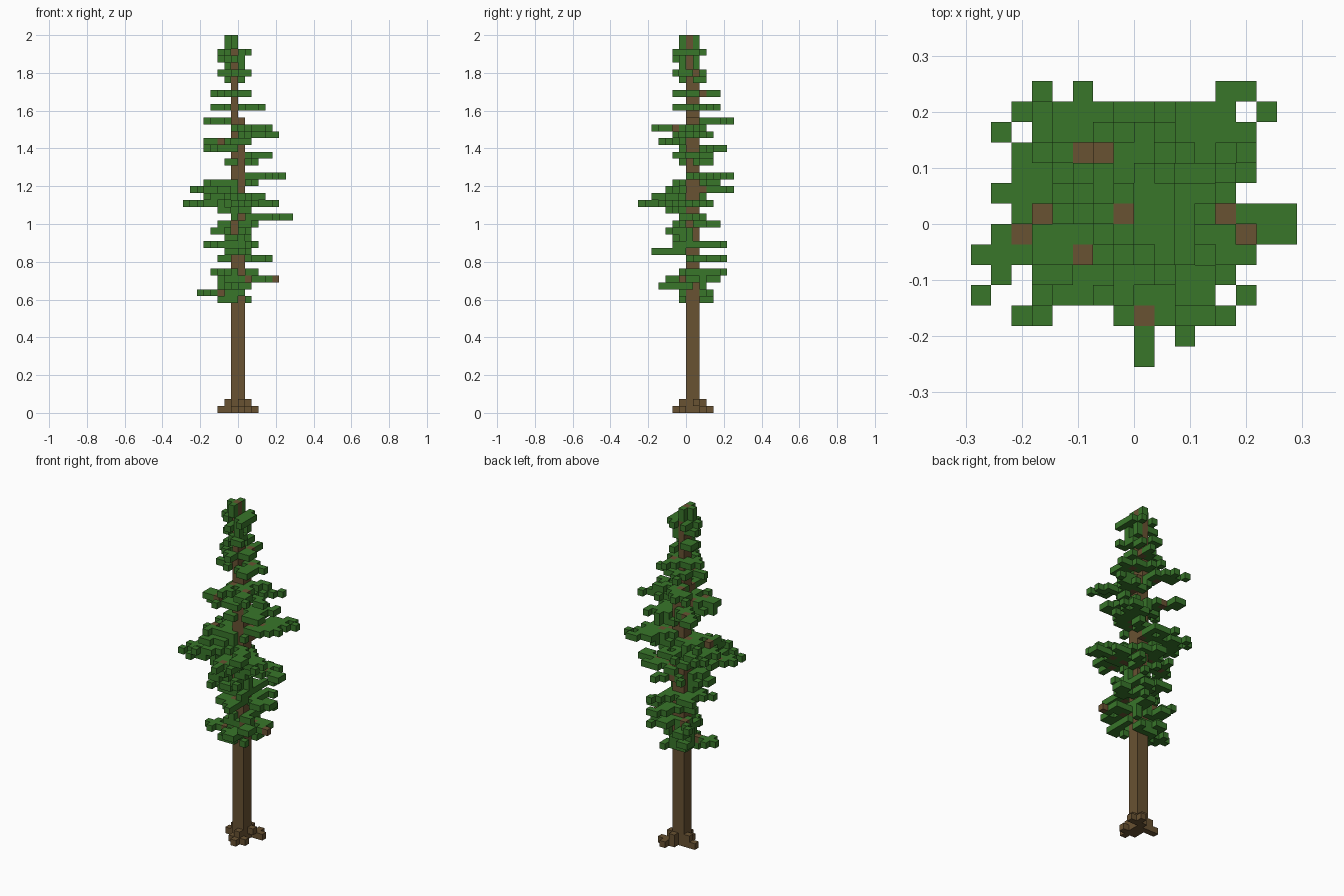
import bpy
import bmesh
import random
from mathutils import Vector

random.seed(4)
UNIT = 2 / 55  # edge length of one block

cube = bpy.data.objects.get("Cube")
if cube:
    bpy.data.objects.remove(cube, do_unlink=True)


def make_material(name, color):
    mat = bpy.data.materials.new(name)
    mat.use_nodes = True
    mat.diffuse_color = color
    mat.node_tree.nodes["Principled BSDF"].inputs["Base Color"].default_value = color
    return mat


bark = make_material("bark_brown", (0.14, 0.084, 0.032, 1))
needles = make_material("needle_green", (0.04, 0.18, 0.023, 1))


def finish(bm, name, material):
    bmesh.ops.remove_doubles(bm, verts=bm.verts, dist=UNIT / 100)
    mesh = bpy.data.meshes.new(name)
    bm.to_mesh(mesh)
    bm.free()
    mesh.materials.append(material)
    obj = bpy.data.objects.new(name, mesh)
    bpy.context.collection.objects.link(obj)


def add_side(bm, cell, axis, sign):
    """One outward-facing square on a block."""
    normal, u, v = Vector(), Vector(), Vector()
    normal[axis] = sign
    u[(axis + 1) % 3] = 1
    v[(axis + 2) % 3] = sign
    center = Vector(cell) + Vector((0.5, 0.5, 0.5)) + normal / 2
    corners = (-u - v, u - v, u + v, v - u)
    bm.faces.new([bm.verts.new((center + c / 2) * UNIT) for c in corners])


def build_blocks(name, cells, material, solid):
    """Skin a set of blocks, leaving out sides hidden by other solid blocks."""
    bm = bmesh.new()
    for cell in sorted(cells):
        for axis in range(3):
            for sign in (-1, 1):
                other = list(cell)
                other[axis] += sign
                if tuple(other) not in solid:
                    add_side(bm, cell, axis, sign)
    finish(bm, name, material)


def in_trunk(x, y, z):
    if z < 43:
        return x in (-1, 0) and y in (0, 1)
    if z < 53:
        return x == -1 and y in (0, 1)
    return x == -1 and y == 0


def branch_path(tip):
    """Steps from the trunk side towards the tip, ending on a diagonal step."""
    start = Vector((min(max(tip[0], -1), 0), min(max(tip[1], 0), 1)))
    reach = Vector(tip) - start
    inner = Vector([c - (c > 0) + (c < 0) for c in reach])
    steps = int(max(abs(inner.x), abs(inner.y)))
    for i in range(1, steps + 1):
        p = start + inner * (i / steps)
        yield i / steps, round(p.x), round(p.y)


def grow_tier(z, tips, wood, leaves):
    """One flat layer of branches with needle clumps, kept within its tips."""
    xs = [t[0] for t in tips] + [-1]
    ys = [t[1] for t in tips] + [1 if z == 42 else 0]

    def leaf(x, y):
        inside = min(xs) <= x <= max(xs) and min(ys) <= y <= max(ys)
        if inside and not in_trunk(x, y, z):
            leaves.add((x, y, z))

    for tip in tips:
        leaf(*tip)
        for t, x, y in branch_path(tip):
            leaf(x, y)
            if t < 0.6 and random.random() < 0.3:
                wood.add((x, y, z))
            for dx, dy in ((1, 0), (-1, 0), (0, 1), (0, -1)):
                # the outermost twigs stay bare
                rounded = abs(x + dx + 0.5) + abs(y + dy - 0.5) < 9
                if rounded and -7 < x + dx < 5 and -6 < y + dy < 6 and random.random() < 0.55:
                    leaf(x + dx, y + dy)
    # needles close to the trunk
    for x in range(-2, 2):
        for y in range(-1, 3):
            if z < 53 and random.random() < 0.42:
                leaf(x, y)


# Branch tips of every tier, keyed by block height
lower_crown = {
    16: [(-3, -1), (1, 3)],
    17: [(-6, 0), (-3, 3), (0, -1)],
    18: [(1, -4), (-3, 2)],
    19: [(5, -1), (3, -3), (-3, 4)],
    20: [(-4, 4), (2, 5), (2, -1)],
    22: [(-3, 1), (4, 2), (2, 5)],
    23: [(1, -5), (-2, -3)],
    24: [(-5, -1), (2, 5), (-4, 3), (1, -2)],
    25: [(-2, -2), (1, 0)],
    26: [(-4, -2), (1, -3)],
    27: [(2, 4), (-3, -2), (-2, 3)],
}
middle_crown = {
    28: [(7, 0), (7, -1), (6, -1), (5, 2)],
    29: [(-3, -3), (1, -2)],
    30: [(-8, -2), (-7, -2), (-7, -1), (-8, -4), (-6, -5), (0, -7), (2, -6), (5, -4), (5, -2), (-3, 3)],
    31: [(-5, -5), (3, -5), (-3, 2)],
    32: [(-7, 1), (-7, 4), (-6, 5), (-3, 6), (0, 5), (-5, -3)],
    33: [(-5, -2), (2, 4), (-5, 3)],
    34: [(5, 6), (4, 6), (6, 5), (5, 2)],
}
upper_crown = {
    36: [(2, 3), (-2, -1)],
    37: [(4, -2), (4, 3)],
    38: [(-5, 5), (-5, -1)],
    39: [(-5, -2), (-2, -4), (1, -3)],
    40: [(5, 3), (5, -2)],
    41: [(4, -5), (3, 2), (-1, -4)],
    42: [(-5, 6), (-3, 6)],
    44: [(3, 1), (-4, 0), (-2, 4), (2, -2)],
    46: [(-4, 1), (0, 4), (1, 1), (-1, -2)],
}
treetop = {
    48: [(-2, -1), (0, 2)],
    49: [(-3, 2), (1, -2)],
    50: [(-2, -1), (0, 1), (0, -1)],
    51: [(-3, 1), (-1, -2), (0, 1)],
    52: [(-3, 0), (1, -2), (0, 2), (1, 0)],
    53: [(-2, 0), (-1, -1), (-1, 1)],
    54: [(-2, 0), (-1, -1), (-1, 1)],
}

# Trunk and roots
trunk = {(x, y, z) for z in range(55) for x in (-1, 0) for y in (0, 1) if in_trunk(x, y, z)}
flat_roots = [(-3, 1), (-2, 1), (2, 2), (1, 2), (1, 3), (0, 2), (1, -1), (0, -1), (0, -2), (-1, -1)]
raised_roots = [(-2, 1), (1, 1), (0, -1), (0, 2)]
roots = {(x, y, z) for z, layer in enumerate((flat_roots, raised_roots)) for x, y in layer}

# Crown
wood = set()
crown = {}
sections = {
    "lower_foliage": lower_crown,
    "middle_foliage": middle_crown,
    "upper_foliage": upper_crown,
    "treetop_foliage": treetop,
}
for name, tiers in sections.items():
    crown[name] = set()
    for z, tips in tiers.items():
        grow_tier(z, tips, wood, crown[name])

# Bare wood open to the sky
bare_wood = [(5, -1, 19), (4, 0, 28), (0, -5, 30), (-6, -1, 30), (-5, 0, 33), (-3, 3, 38), (-3, -2, 39)]
for x, y, z in bare_wood:
    wood = {c for c in wood if c[:2] != (x, y) or c[2] < z} | {(x, y, z)}
    for name, cells in crown.items():
        crown[name] = {c for c in cells if c[:2] != (x, y) or c[2] < z}
wood -= trunk
for name in crown:
    crown[name] -= wood

solid = trunk | roots | wood
for cells in crown.values():
    solid |= cells

build_blocks("trunk", trunk, bark, solid)
build_blocks("roots", roots, bark, solid)
build_blocks("branches", wood, bark, solid)
for name, cells in crown.items():
    build_blocks(name, cells, needles, solid)
